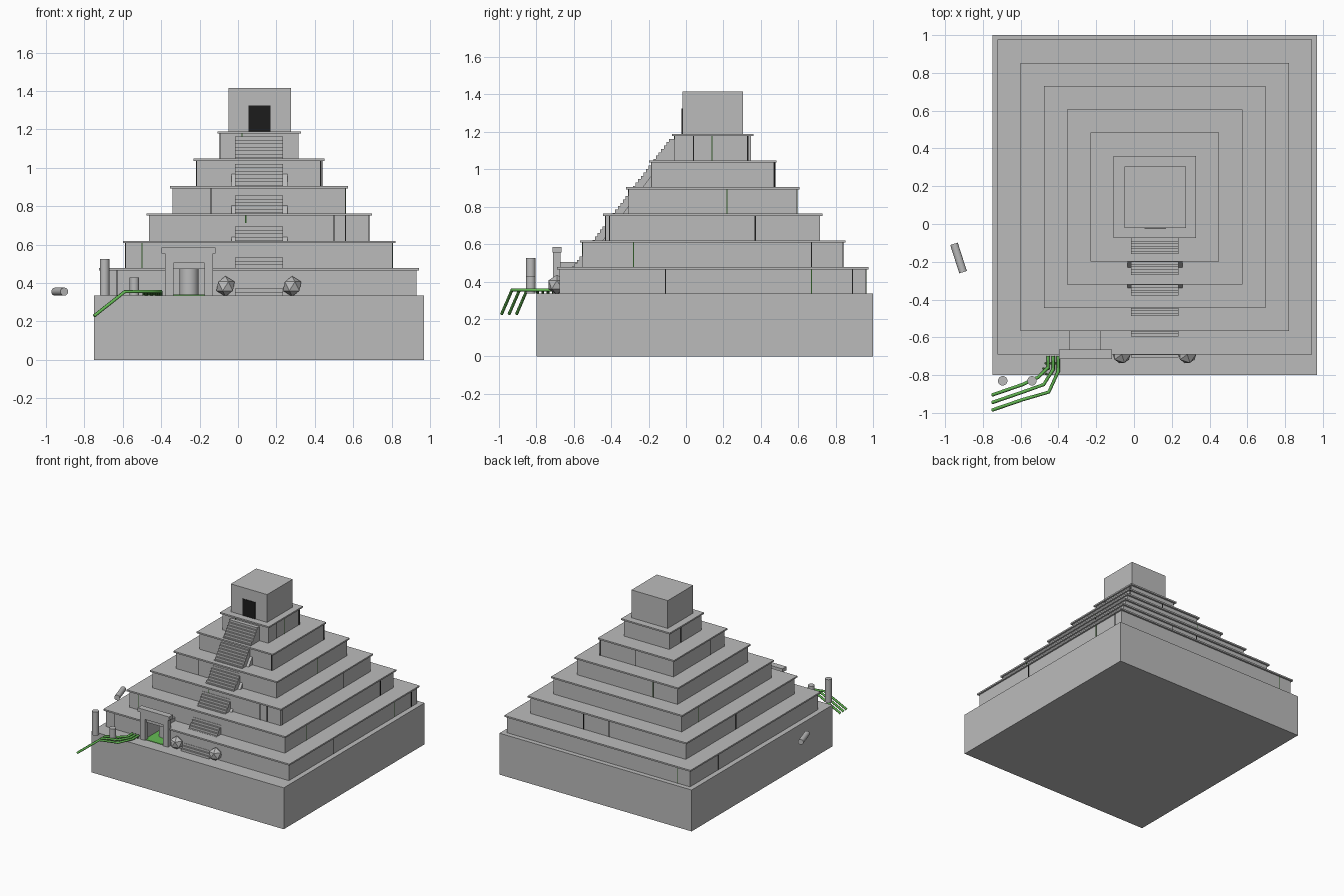
import bpy, bmesh
from mathutils import Vector

if "Cube" in bpy.data.objects:
    bpy.data.objects.remove(bpy.data.objects["Cube"])


def material(name, color):
    m = bpy.data.materials.new(name)
    m.use_nodes = True
    m.diffuse_color = (*color, 1)
    m.node_tree.nodes["Principled BSDF"].inputs["Base Color"].default_value = (*color, 1)
    return m


STONE = material("grey stone", (0.5, 0.5, 0.5))
DARK = material("dark opening", (0.012, 0.012, 0.012))
GREEN = material("vine green", (0.13, 0.5, 0.09))
MOSS = material("dark moss", (0.03, 0.1, 0.02))


def add(name, bm, mat, smooth=False):
    mesh = bpy.data.meshes.new(name)
    bmesh.ops.recalc_face_normals(bm, faces=bm.faces)
    bm.to_mesh(mesh)
    bm.free()
    ob = bpy.data.objects.new(name, mesh)
    bpy.context.collection.objects.link(ob)
    mesh.materials.append(mat)
    if smooth:
        bpy.ops.object.select_all(action="DESELECT")
        ob.select_set(True)
        bpy.context.view_layer.objects.active = ob
        bpy.ops.object.shade_smooth_by_angle()
    return ob


def box(name, x0, x1, y0, y1, z0, z1, mat=STONE):
    bm = bmesh.new()
    bmesh.ops.create_cube(bm, size=1)
    for v in bm.verts:
        v.co = ((x0, x1)[v.co.x > 0], (y0, y1)[v.co.y > 0], (z0, z1)[v.co.z > 0])
    return add(name, bm, mat)


def cylinder(name, start, end, radius, mat=STONE, sides=20):
    a, b = Vector(start), Vector(end)
    bm = bmesh.new()
    bmesh.ops.create_cone(bm, cap_ends=True, segments=sides, radius1=radius,
                          radius2=radius, depth=(b - a).length)
    turn = (b - a).to_track_quat("Z", "Y")
    for v in bm.verts:
        v.co = turn @ v.co + (a + b) / 2
    return add(name, bm, mat, True)


def side_profile(name, points, x0, x1):
    # Extrude a (y, z) outline across x
    bm = bmesh.new()
    face = bm.faces.new([bm.verts.new((x0, y, z)) for y, z in points])
    new = bmesh.ops.extrude_face_region(bm, geom=[face])["geom"]
    for v in new:
        if isinstance(v, bmesh.types.BMVert):
            v.co.x = x1
    return add(name, bm, STONE)


# Ground block and six stepped tiers, each a wall with an overhanging slab
CX, CY, GROUND, RISE = 0.11, 0.143, 0.335, 0.1425
box("ground_block", -0.75, 0.97, -0.8, 1, 0, GROUND)
half = [0.833 - 0.123 * i for i in range(6)]
tiers = []
for i, h in enumerate(half):
    z = GROUND + RISE * i
    w = h - 0.014
    tiers.append(box(f"tier_wall_{i + 1}", CX - w, CX + w, CY - w, CY + w, z, z + RISE - 0.012))
    tiers.append(box(f"tier_slab_{i + 1}", CX - h, CX + h, CY - h, CY + h,
                     z + RISE - 0.012, z + RISE))

# Passage cut into the front of the lowest tier
cutter = box("passage_cutter", -0.345, -0.175, -0.8, -0.5, GROUND + 0.001, 0.474)
cutter.hide_render = True
for tier in tiers[:2]:
    cut = tier.modifiers.new("passage", "BOOLEAN")
    cut.operation = "DIFFERENCE"
    cut.solver = "EXACT"
    cut.object = cutter
    bpy.context.view_layer.objects.active = tier
    bpy.ops.object.modifier_apply(modifier=cut.name)
bpy.data.objects.remove(cutter)

# Narrow joints between wall blocks: side, tier, position along the wall
joints = [
    ("front", 6, 0.02), ("front", 5, 0.43), ("front", 4, -0.14), ("front", 3, 0.04),
    ("front", 3, 0.5), ("front", 3, 0.56), ("front", 2, -0.5), ("front", 1, -0.63),
    ("east", 6, 0.04), ("east", 6, 0.14), ("east", 6, 0.33), ("east", 5, 0.475),
    ("east", 4, 0.22), ("east", 3, 0.37), ("east", 3, -0.41), ("east", 2, -0.28),
    ("east", 2, 0.67), ("east", 1, -0.11), ("east", 1, 0.67), ("east", 1, 0.89),
    ("back", 5, 0.12), ("back", 4, -0.12), ("back", 2, 0.33), ("back", 2, 0.1), ("back", 1, -0.6),
    ("west", 6, 0.2), ("west", 5, 0.0), ("west", 3, 0.5), ("west", 2, 0.2), ("west", 1, 0.6),
]
for n, (side, tier, at) in enumerate(joints):
    w = half[tier - 1] - 0.014
    z0 = GROUND + RISE * (tier - 1)
    z1 = z0 + RISE - 0.012
    mat = MOSS if n % 3 == 0 else DARK
    out = 1 if side in ("east", "back") else -1
    if side in ("front", "back"):
        p = CY + out * w
        box("wall_joint", at - 0.003, at + 0.003, p - 0.002, p + 0.002, z0, z1, mat)
    else:
        p = CX + out * w
        box("wall_joint", p - 0.002, p + 0.002, at - 0.003, at + 0.003, z0, z1, mat)

# Temple on the summit with a dark doorway
top = GROUND + RISE * 6
box("temple", -0.05, 0.275, -0.02, 0.305, top, 1.415)
box("temple_doorway", 0.055, 0.17, -0.024, -0.016, top, 1.325, DARK)

# One long stair sunk into the tiers, carried on a slightly wider ramp
STEPS = 46
run, rise = 0.628 / STEPS, 0.828 / STEPS
outline = [(-0.706, GROUND)]
for i in range(STEPS):
    y, z = -0.706 + run * i, GROUND + rise * (i + 1)
    outline += [(y, z), (y + run, z)]
outline.append((-0.06, GROUND + rise * STEPS))
outline.append((-0.06, GROUND))
side_profile("main_stair", outline, -0.015, 0.235)
side_profile("stair_ramp", [(-0.66, GROUND), (-0.16, 1.0), (-0.12, 1.0), (-0.12, GROUND)],
             -0.035, 0.257)

# Gate with posts, lintel, cap and a roofed passage behind
for x in (-0.38, -0.175):
    box("gate_post", x, x + 0.045, -0.71, -0.67, GROUND, 0.51)
box("gate_lintel", -0.38, -0.13, -0.71, -0.67, 0.505, 0.56)
box("gate_cap", -0.398, -0.117, -0.715, -0.665, 0.555, 0.585)
box("passage_roof", -0.345, -0.175, -0.69, -0.55, 0.475, 0.505)
box("passage_floor", -0.345, -0.175, -0.7, -0.5, GROUND, 0.339, GREEN)
cylinder("passage_pillar", (-0.255, -0.56, GROUND), (-0.255, -0.56, 0.474), 0.05)

# Faceted boulders beside the stair
for x in (-0.065, 0.282):
    bm = bmesh.new()
    bmesh.ops.create_icosphere(bm, subdivisions=1, radius=0.053)
    for v in bm.verts:
        v.co += Vector((x, -0.69, 0.383))
    add("boulder", bm, STONE)

# Standing and fallen columns
cylinder("tall_column", (-0.695, -0.83, GROUND), (-0.695, -0.83, 0.525), 0.025)
cylinder("broken_column", (-0.54, -0.83, GROUND), (-0.54, -0.83, 0.43), 0.025)
cylinder("fallen_column", (-0.953, -0.105, 0.355), (-0.905, -0.255, 0.355), 0.021)

# Three vines that creep over the ground and droop past the corner
for i in range(3):
    d = 0.04 * i
    curve = bpy.data.curves.new("vine", "CURVE")
    curve.dimensions = "3D"
    curve.bevel_depth = 0.009
    curve.bevel_resolution = 1
    curve.use_fill_caps = True
    x = -0.455 + 0.027 * i
    path = [(x, -0.7, 0.355), (x, -0.76 - d / 4, 0.355), (x - 0.05, -0.81 - d, 0.355),
            (-0.59, -0.85 - d, 0.355), (-0.75, -0.905 - d, 0.228)]
    spline = curve.splines.new("POLY")
    spline.points.add(len(path) - 1)
    for point, co in zip(spline.points, path):
        point.co = (*co, 1)
    curve.materials.append(GREEN)
    bpy.context.collection.objects.link(bpy.data.objects.new(f"vine_{i + 1}", curve))
    for k in range(4):
        kx, ky = x - 0.012 * k, -0.71 - 0.028 * k
        cylinder("vine_root", (kx, ky, GROUND), (kx, ky, 0.35), 0.007, MOSS, 8)
